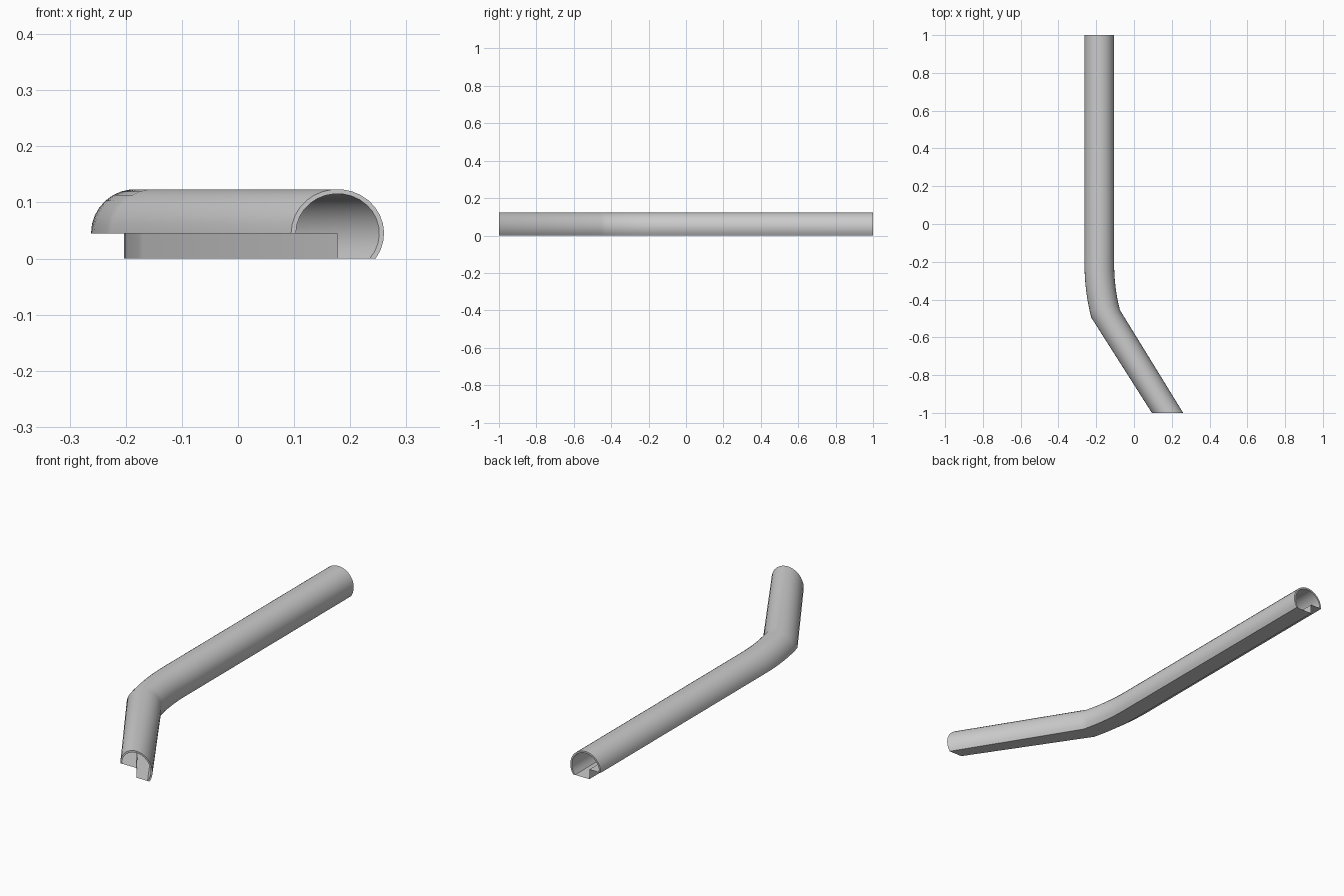
import bpy, bmesh
from math import sin, cos, asin, pi, radians
from mathutils import Vector

if "Cube" in bpy.data.objects:
    bpy.data.objects.remove(bpy.data.objects["Cube"])

R, T, ZC = 0.0785, 0.008, 0.045     # outer radius, wall thickness, axis height
STEPS = 18

# Stations along the path: centre, sideways vector (scaled), offset of the floor step
stations = [(Vector((-0.1835, 1, 0)), Vector((1, 0, 0)), -0.02)]
BEND, Y0, RAD = radians(14.5), -0.215, 1.04
for i in range(9):
    a = BEND * i / 8
    stations.append((Vector((-0.1835 + RAD * (1 - cos(a)), Y0 - RAD * sin(a), 0)),
                     Vector((cos(a), sin(a), 0)), -0.02))
stations.append((Vector((0.1775, -1, 0)), Vector((1.055, 0, 0)), 0.0))


def arc(r):
    end = asin(-ZC / r)
    return [(r * cos(pi + (end - pi) * i / STEPS),
             ZC + r * sin(pi + (end - pi) * i / STEPS)) for i in range(STEPS + 1)]


def sweep(name, profile, closed, angle):
    bm = bmesh.new()
    rings = []
    for c, side, off in stations:
        rings.append([bm.verts.new(c + side * u + Vector((0, 0, z)))
                      for u, z in profile(off)])
    n = len(rings[0])
    for a, b in zip(rings, rings[1:]):
        for i in range(n if closed else n - 1):
            j = (i + 1) % n
            bm.faces.new((a[i], a[j], b[j], b[i]))
    if closed:                       # rim at both open ends
        half = n // 2
        for r in (rings[0], rings[-1]):
            for i in range(half - 1):
                bm.faces.new((r[i], r[i + 1], r[n - 2 - i], r[n - 1 - i]))
        bmesh.ops.recalc_face_normals(bm, faces=bm.faces)
    else:                            # floor faces outward, downward
        bm.normal_update()
        if bm.faces[:][0].normal.z > 0:
            bmesh.ops.reverse_faces(bm, faces=bm.faces[:])
    me = bpy.data.meshes.new(name)
    bm.to_mesh(me)
    bm.free()
    ob = bpy.data.objects.new(name, me)
    bpy.context.collection.objects.link(ob)
    bpy.ops.object.select_all(action='DESELECT')
    ob.select_set(True)
    bpy.context.view_layer.objects.active = ob
    bpy.ops.object.shade_smooth_by_angle(angle=radians(angle))


inner = arc(R - T)
# Curved cover with wall thickness
sweep("rounded_cover", lambda off: arc(R) + inner[::-1], True, 30)
# Thin stepped underside
sweep("stepped_floor",
      lambda off: [inner[0], (off, ZC), (off, 0), inner[-1]], False, 30)
